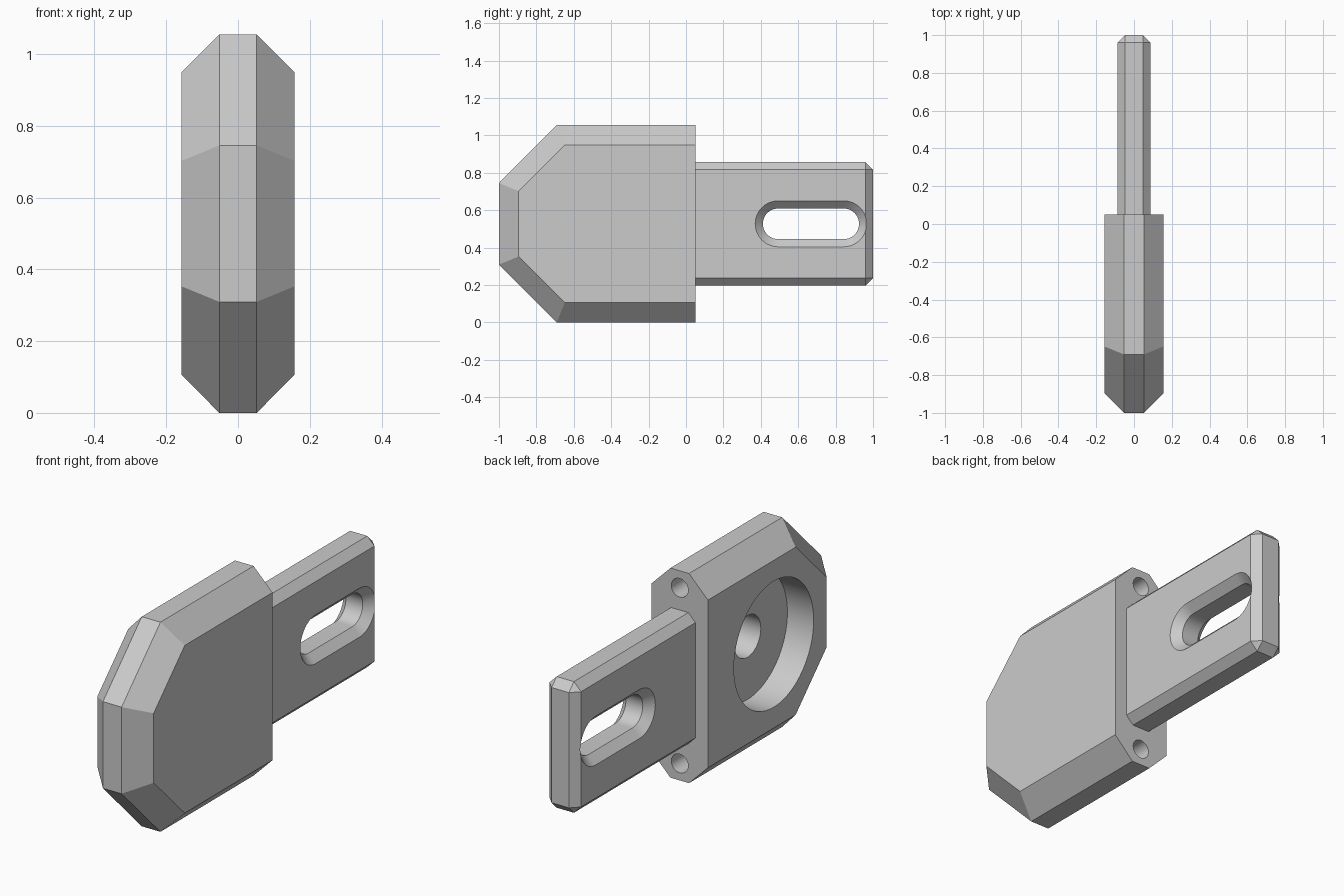
import bpy, bmesh, math

cube = bpy.data.objects.get("Cube")
if cube:
    bpy.data.objects.remove(cube, do_unlink=True)

grey = bpy.data.materials.new("light_grey")
grey.use_nodes = True
colour = (0.6, 0.6, 0.6, 1)
grey.diffuse_color = colour
grey.node_tree.nodes["Principled BSDF"].inputs["Base Color"].default_value = colour

MID = 0.5275  # height of the centre line


def make_object(name, bm):
    bmesh.ops.recalc_face_normals(bm, faces=bm.faces)
    mesh = bpy.data.meshes.new(name)
    bm.to_mesh(mesh)
    bm.free()
    mesh.materials.append(grey)
    obj = bpy.data.objects.new(name, mesh)
    bpy.context.collection.objects.link(obj)
    return obj


def loft(name, sections):
    """Join closed rings of points and cap both ends."""
    bm = bmesh.new()
    rings = [[bm.verts.new(p) for p in s] for s in sections]
    n = len(rings[0])
    for a, b in zip(rings, rings[1:]):
        for i in range(n):
            j = (i + 1) % n
            bm.faces.new((a[i], a[j], b[j], b[i]))
    bm.faces.new(rings[0])
    bm.faces.new(rings[-1])
    return make_object(name, bm)


def stadium(x, y0, y1, r, half=24):
    """Rounded slot outline in the plane at x."""
    pts = []
    for cy, start in ((y1, -math.pi / 2), (y0, math.pi / 2)):
        for i in range(half + 1):
            a = start + math.pi * i / half
            pts.append((x, cy + r * math.cos(a), MID + r * math.sin(a)))
    return pts


def circle(axis, at, u, z, r, n=64):
    """Circle across the x or y axis, centred at (u, z)."""
    pts = []
    for i in range(n):
        a = math.tau * i / n
        c, h = u + r * math.cos(a), z + r * math.sin(a)
        pts.append((at, c, h) if axis == "x" else (c, at, h))
    return pts


def cut(obj, cutter):
    cutter.hide_render = True
    mod = obj.modifiers.new("cut", "BOOLEAN")
    mod.operation = "DIFFERENCE"
    mod.solver = "EXACT"
    mod.object = cutter
    bpy.context.view_layer.objects.active = obj
    bpy.ops.object.modifier_apply(modifier=mod.name)
    bpy.data.objects.remove(cutter, do_unlink=True)


def finish(obj):
    bpy.ops.object.select_all(action="DESELECT")
    obj.select_set(True)
    bpy.context.view_layer.objects.active = obj
    bpy.ops.object.shade_smooth_by_angle(angle=math.radians(30))


# Chamfered head
def head_outline(x, nose, shoulder, slope_half, half):
    yz = [(nose, -slope_half), (nose, slope_half), (shoulder, half),
          (0.05, half), (0.05, -half), (shoulder, -half)]
    return [(x, y, MID + z) for y, z in yz]


outer = (-0.895, -0.648, 0.175, 0.422)
inner = (-1.0, -0.691, 0.218, 0.5275)
head = loft("head_block", [head_outline(-0.157, *outer), head_outline(-0.052, *inner),
                           head_outline(0.052, *inner), head_outline(0.157, *outer)])

# Round pocket with a centre hole in its floor
POCKET_Y = -0.474
cut(head, loft("pocket_cutter", [circle("x", x, POCKET_Y, MID, 0.317, 96) for x in (-0.3, -0.011)]))
cut(head, loft("centre_hole_cutter", [circle("x", x, POCKET_Y, MID, 0.105) for x in (-0.1, 0.13)]))

# Screw holes in the rear face
for side in (-1, 1):
    z = MID + side * 0.442
    cut(head, loft("screw_hole_cutter", [circle("y", y, 0, z, 0.047, 32) for y in (-0.25, 0.2)]))
finish(head)

# Bevelled tongue, its root buried in the head
bm = bmesh.new()
bmesh.ops.create_cube(bm, size=1)
for v in bm.verts:
    v.co = (v.co.x * 0.176, 0.5 + v.co.y, MID + v.co.z * 0.66)
bmesh.ops.bevel(bm, geom=list(bm.edges), offset=0.04, offset_type="OFFSET",
                segments=1, affect="EDGES")
tongue = make_object("tongue_plate", bm)

# Slot with countersunk rims on both sides
rims = [(-0.128, 0.163), (-0.047, 0.082), (0.047, 0.082), (0.128, 0.163)]
cut(tongue, loft("slot_cutter", [stadium(x, 0.493, 0.843, r) for x, r in rims]))
finish(tongue)
